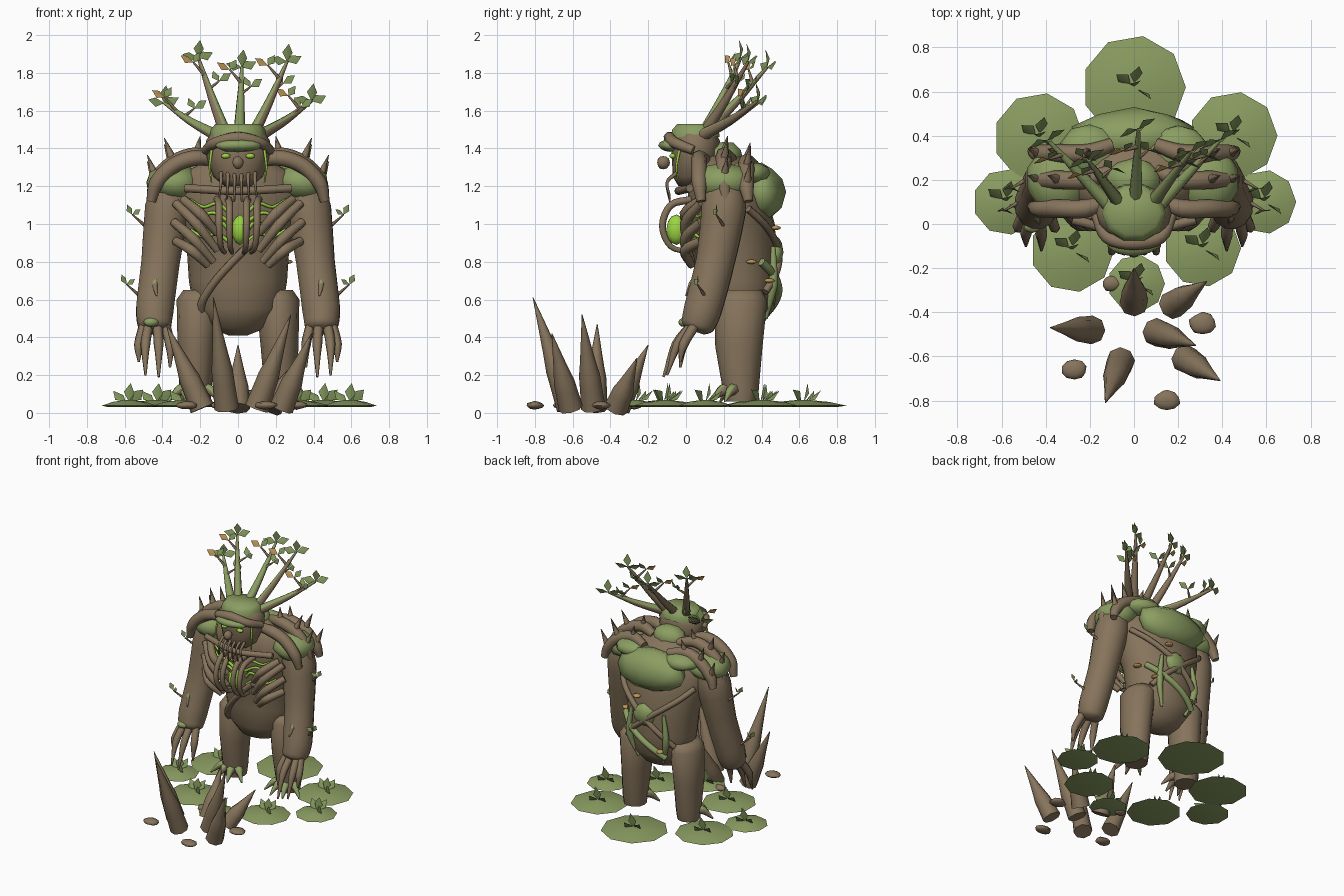
import bpy, bmesh, math, random
from mathutils import Vector, Matrix

rng = random.Random(4)
cube = bpy.data.objects.get("Cube")
if cube:
    bpy.data.objects.remove(cube)


def material(name, rgb):
    m = bpy.data.materials.new(name)
    m.use_nodes = True
    m.diffuse_color = (*rgb, 1)
    m.node_tree.nodes["Principled BSDF"].inputs["Base Color"].default_value = (*rgb, 1)
    return m


WOOD = material("brown_bark", (.240, .175, .107))
MOSS = material("moss_green", (.260, .340, .122))
GLOW = material("bright_sap", (.33, .66, .055))
LEAF = material("leaf_green", (.21, .29, .10))
DRY = material("dry_leaf", (.50, .30, .09))
made = []


def finish(name, bm, *mats):
    bmesh.ops.recalc_face_normals(bm, faces=bm.faces[:])
    bm.normal_update()
    mesh = bpy.data.meshes.new(name)
    bm.to_mesh(mesh)
    bm.free()
    for m in mats:
        mesh.materials.append(m)
    ob = bpy.data.objects.new(name, mesh)
    bpy.context.collection.objects.link(ob)
    made.append(ob)
    return ob


def skin(bm, rings):
    loops = [[bm.verts.new(p) for p in ring] for ring in rings]
    for a, b in zip(loops, loops[1:]):
        for i in range(len(a)):
            j = (i + 1) % len(a)
            bm.faces.new((a[i], a[j], b[j], b[i]))
    bm.faces.new(loops[0][::-1])
    bm.faces.new(loops[-1])


def loft(name, rings, mat, sides=16):
    """Stack of horizontal ellipses: x, y, z, half width, half depth."""
    bm = bmesh.new()
    turn = [i * math.tau / sides for i in range(sides)]
    skin(bm, [[(x + rx * math.cos(t), y + ry * math.sin(t), z) for t in turn]
              for x, y, z, rx, ry in rings])
    return finish(name, bm, mat)


def sample(values, t):
    f = t * (len(values) - 1)
    i = min(int(f), len(values) - 2)
    return values[i] + (values[i + 1] - values[i]) * (f - i)


def spline(pts, steps=4):
    p = [Vector(q) for q in pts]
    if len(p) < 3:
        return p
    e = [2 * p[0] - p[1]] + p + [2 * p[-1] - p[-2]]
    out = []
    for i in range(1, len(p)):
        a, b, c, d = e[i - 1:i + 3]
        for k in range(steps):
            t = k / steps
            out.append((2 * b + (c - a) * t + (2 * a - 5 * b + 4 * c - d) * t * t
                        + (3 * b - a - 3 * c + d) * t ** 3) / 2)
    return out + [p[-1]]


def tube(name, pts, radii, mat, sides=8, mossy=False):
    path = spline(pts)
    bm, rings = bmesh.new(), []
    u = (path[1] - path[0]).orthogonal()
    for i, p in enumerate(path):
        t = (path[min(i + 1, len(path) - 1)] - path[max(i - 1, 0)]).normalized()
        u = (u - t * u.dot(t)).normalized()
        v, r = t.cross(u), sample(radii, i / (len(path) - 1))
        rings.append([p + (u * math.cos(k * math.tau / sides)
                           + v * math.sin(k * math.tau / sides)) * r for k in range(sides)])
    skin(bm, rings)
    ob = finish(name, bm, mat, MOSS)
    if mossy:  # moss grows on upward faces
        for f in ob.data.polygons:
            f.material_index = int(f.normal.z > .35)
    return ob


def blob(name, loc, scale, mat, detail=2, rough=.06):
    bm = bmesh.new()
    bmesh.ops.create_icosphere(bm, subdivisions=detail, radius=1)
    for v in bm.verts:
        v.co *= 1 + rng.uniform(-rough, rough)
    bmesh.ops.transform(bm, verts=bm.verts[:], matrix=Matrix.LocRotScale(
        Vector(loc), None, Vector(scale)))
    return finish(name, bm, mat)


foliage = bmesh.new()


def leaf(base, direction, size, dry=False):
    b, d = Vector(base), Vector(direction).normalized()
    side = d.cross(Vector((.3, -.8, .5))).normalized()
    fold = d.cross(side) * size * .1
    a, l, tip, r = [foliage.verts.new(p) for p in (
        b, b + d * size * .5 + side * size * .3 + fold, b + d * size,
        b + d * size * .5 - side * size * .3 + fold)]
    for tri in ((a, l, tip), (a, tip, r)):
        foliage.faces.new(tri).material_index = int(dry)


# Torso and a helper giving points on its surface (angle 0 is the front)
TORSO = [(0, .27, .41, .05, .04), (0, .27, .45, .15, .12), (0, .28, .55, .235, .19),
         (0, .28, .7, .26, .2), (0, .27, .85, .27, .21), (0, .25, 1, .31, .22),
         (0, .22, 1.15, .34, .21), (0, .2, 1.27, .29, .18), (0, .17, 1.36, .12, .12)]
loft("torso", TORSO, WOOD, 24)


def surf(angle, z, off=0.0):
    for a, b in zip(TORSO, TORSO[1:]):
        if z <= b[2]:
            t = (z - a[2]) / (b[2] - a[2])
            y, rx, ry = (a[k] + (b[k] - a[k]) * t for k in (1, 3, 4))
            break
    s = math.radians(angle)
    return Vector(((rx + off) * math.sin(s), y - (ry + off) * math.cos(s), z))


def wrap(name, start, end, r, mat):
    tube(name, [surf(sample((start[0], end[0]), k / 6), sample((start[1], end[1]), k / 6), .012)
                for k in range(7)], (r, r), mat)


# Head, brow, face and mossy crown
loft("head", [(0, .03, 1.2, .07, .07), (0, .03, 1.25, .13, .1), (0, .05, 1.35, .165, .125),
              (0, .05, 1.44, .17, .13), (0, .05, 1.5, .13, .1)], WOOD)
loft("moss_crown", [(0, .05, 1.46, .15, .135), (0, .05, 1.5, .145, .13),
                    (0, .05, 1.53, .12, .1)], MOSS, 10)
tube("brow", [(-.17, .04, 1.39), (-.12, -.06, 1.43), (0, -.085, 1.455), (.12, -.06, 1.43),
              (.17, .04, 1.39)], (.025, .035, .025), WOOD)
blob("brow_moss", (0, -.085, 1.415), (.125, .06, .034), MOSS)
blob("nose", (0, -.12, 1.325), (.03, .035, .035), WOOD)
blob("neck_moss", (0, .2, 1.35), (.13, .1, .09), MOSS)
for i in range(6):
    x = (i - 2.5) * .036
    tube("beard_root", [(x, -.05, 1.27), (x, -.1, 1.22), (x * 1.1, -.085, 1.11 + abs(x) * .4)],
         (.012, .005), WOOD, 6)

# Chest: cross branch, sap heart and rib cage
tube("collar_branch", [(-.28, .02, 1.19), (0, -.04, 1.175), (.28, .02, 1.19)], (.022, .022), WOOD)
blob("sap_heart", (.01, -.05, .97), (.042, .055, .08), GLOW, rough=.02)
for x in (-.1, -.045, .045, .1):
    tube("front_rib", [(x * 1.1, .03, 1.13), (x, -.08, 1.1), (x, -.125, .99),
                       (x * .9, -.08, .88), (x * .7, .03, .85)], (.02, .018, .012), WOOD)

for s in (1, -1):
    blob("eye", (s * .065, -.07, 1.36), (.025, .018, .014), GLOW, rough=0)
    tube("sap_strand", [(s * .14, -.035, 1.39), (s * .15, -.05, 1.3), (s * .14, -.04, 1.22)],
         (.008, .004), GLOW, 6)
    # Side ribs and sap veins
    for x1, z1, x2, z2 in ((.29, 1.13, .11, .95), (.33, 1.11, .11, .86),
                           (.34, 1.01, .13, .8), (.33, .91, .16, .78)):
        tube("side_rib", [(s * x1, .08, z1), (s * (x1 + x2) / 2, -.005, (z1 + z2) / 2 + .015),
                          (s * x2, .03, z2)], (.024, .029, .02), WOOD)
    for a, z in ((46, 1.13), (56, 1.08), (40, 1.03), (52, .97)):
        tube("sap_vein", [surf(s * 8, z - .07, .004), surf(s * a * .4, z - .02, .016),
                          surf(s * a * .7, z - .04, .012), surf(s * a, z, .014)],
             (.011, .007), GLOW, 6)

    # Arm, hand and twigs
    tube("arm", [(s * .34, .2, 1.23), (s * .375, .2, 1.08), (s * .41, .155, .8),
                 (s * .44, .09, .55), (s * .44, .06, .46), (s * .44, .05, .43)],
         (.1, .122, .105, .103, .09, .05), WOOD, 12)
    for dx, ty, tz in ((-.08, -.03, .24), (-.02, -.12, .19), (.05, -.1, .2), (.085, -.03, .27)):
        x = s * (.44 + dx * .7)
        tube("finger", [(x, .05 + ty * .2, .46), (x + s * dx * .3, ty * .45, .36),
                        (s * (.44 + dx), ty, tz)], (.028, .026, .006), WOOD, 6)
    for x, y, z in ((.49, .2, .99), (.52, .1, .62)):
        tip = Vector((s * (x + .07), y - .04, z + .06))
        tube("arm_twig", [(s * x, y, z), tip], (.01, .004), WOOD, 6)
        leaf(tip, (s * .5, 0, 1), .06)
        leaf(tip, (-s * .8, -.3, .5), .055)
    tube("arm_shoot", [(s * .43, .0, .62), (s * .44, .03, .68), (s * .43, .06, .75)],
         (.005, .018, .006), WOOD, 6, True)

    # Shoulder moss, arching roots and thorns
    blob("shoulder_moss", (s * .34, .2, 1.22), (.145, .16, .1), MOSS)
    for y, drop in ((.07, 0), (.2, -.015), (.32, .02)):
        arch = [(s * .1, y + .04, 1.33 - drop), (s * .22, y, 1.35 - drop),
                (s * .34, y, 1.31 - drop), (s * .43, y, 1.22 - drop), (s * .46, y + .01, 1.12)]
        tube("shoulder_root", arch, (.03, .042, .042, .04, .025), WOOD)
    # Thorns sit on the two rear roots
        for k, (dx, dz) in enumerate(((-.02, .1), (.05, .13), (.05, .13))):
            if y > .1:
                b = Vector(arch[k + 1])
                tube("shoulder_thorn", [b, b + Vector((s * dx, .02, dz))], (.028, .002), WOOD, 7)

    # Leg and toes
    loft("leg", [(s * .2, .29, .65, .09, .11), (s * .21, .29, .6, .115, .14),
                 (s * .22, .28, .35, .1, .125), (s * .225, .29, .12, .085, .095),
                 (s * .225, .29, .06, .08, .08)], WOOD, 12)
    for a in (-50, -15, 20, 60):
        d = Vector((s * math.sin(math.radians(a)), -math.cos(math.radians(a)), 0))
        b = Vector((s * .225, .29, .12))
        tube("toe", [b + d * .05, b + d * .1, b + d * .17 - Vector((0, 0, .06))],
             (.035, .03, .005), WOOD, 6, True)

    # Back growth
    blob("upper_back_moss", (s * .2, .33, 1.27), (.14, .12, .06), MOSS)
    wrap("back_vine", (s * 115, 1.08), (s * 228, .64), .02, WOOD)
    tube("hip_vine", [surf(s * 152, .88, .01), surf(s * 146, .68, .02), surf(s * 150, .5, .015)],
         (.012, .025, .01), MOSS)

wrap("belly_strap", (-62, .52), (18, .92), .022, WOOD)
wrap("moss_strap", (125, .8), (215, .55), .022, MOSS)
blob("wrist_moss", (-.46, -.01, .48), (.04, .03, .025), MOSS)
blob("back_moss", (0, .4, 1.17), (.28, .125, .15), MOSS, rough=.08)
blob("low_back_moss", (.02, .475, .85), (.085, .04, .085), MOSS)
for a, z in ((165, .98), (205, .6), (140, .7), (110, .8)):
    blob("shelf_fungus", surf(a, z, .01), (.03, .03, .012), DRY, 2, 0)

# Branch crown with leaves
for x, y, z in ((-.39, .38, 1.64), (.39, .38, 1.65), (-.21, .29, 1.88), (.26, .33, 1.86),
                (.02, .43, 1.83)):
    root, tip = Vector((x * .3, .09, 1.47)), Vector((x, y, z))
    tube("crown_branch", [root, root.lerp(tip, .5) + Vector((0, 0, -.01)), tip],
         (.033, .022, .008), WOOD, 8, True)
    for k, (dx, dz) in enumerate(((.05, .04), (-.06, .07))):
        b = root.lerp(tip, .6 + k * .17)
        e = b + Vector((dx, .04 - k * .06, dz))
        tube("crown_twig", [b, e], (.011, .005), WOOD, 6)
        leaf(e, (dx * 12, -.2, .4), .08, k == 1)
        leaf(e, (-dx * 8, .5, .7), .075)
    for d in ((-.9, -.4, .2), (.8, .5, .3), (.1, -.1, 1)):
        leaf(tip, d, .095)

# Moss mounds with sprouts
for x, y, r in ((0, .62, .235), (-.43, .39, .205), (.45, .4, .2), (-.58, .1, .15),
                (.59, .1, .145), (-.28, -.12, .19), (.31, -.11, .175), (.01, -.27, .13)):
    loft("moss_mound", [(x, y, .032, r * .8, r * .8), (x, y, .038, r, r),
                        (x, y, .058, r * .6, r * .6), (x, y, .068, r * .15, r * .15)], MOSS, 9)
    for d in ((-.7, .5, .6), (.7, -.5, .7), (.1, .2, 1), (.2, .8, .6)):
        leaf((x + d[0] * .02, y + d[1] * .02, .06), d, .1)

# Ground thorns and stones
for x, y, tx, ty, h in ((0, -.36, 0, -.2, .36), (.17, -.37, .33, -.26, .29),
                        (-.19, -.48, -.38, -.47, .47), (.1, -.49, .28, -.55, .52),
                        (-.06, -.62, -.13, -.81, .61), (.23, -.61, .39, -.71, .42)):
    b, t = Vector((x, y, .024)), Vector((tx, ty, h))
    tube("ground_thorn", [b, b.lerp(t, .35), t], (.065, .056, .002), WOOD, 8)
for x, y, r in ((-.1, -.27, .045), (.31, -.45, .06), (-.27, -.66, .055), (.15, -.8, .06)):
    blob("ground_stone", (x, y, .04), (r, r * .8, .022), WOOD, 2, .1)

finish("leaves", foliage, LEAF, DRY)
bpy.ops.object.select_all(action='DESELECT')
for ob in made:
    ob.select_set(True)
bpy.context.view_layer.objects.active = made[0]
bpy.ops.object.shade_smooth_by_angle(angle=math.radians(62))
